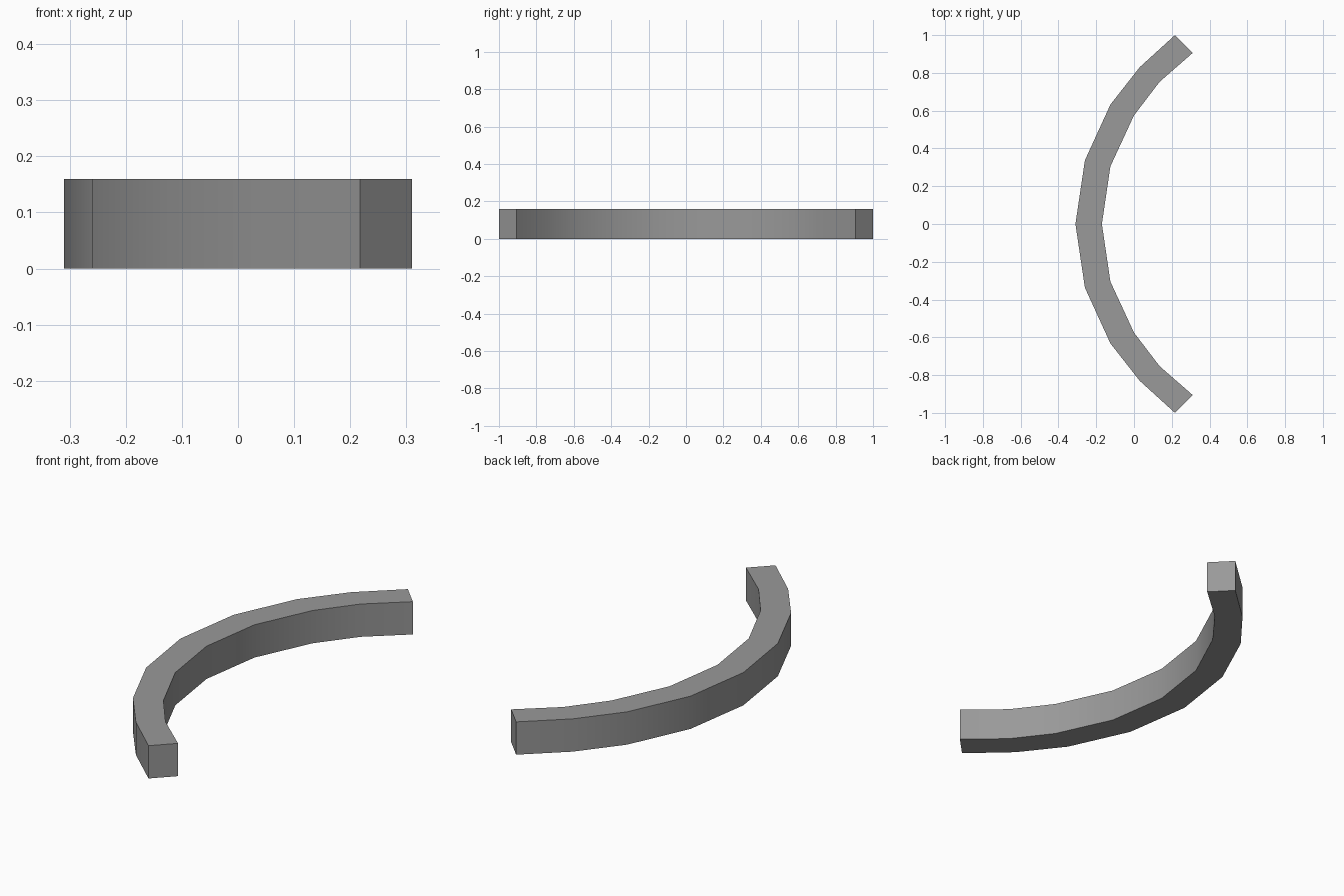
import bpy
import bmesh
import math

cube = bpy.data.objects.get("Cube")
if cube:
    bpy.data.objects.remove(cube, do_unlink=True)

HEIGHT = 0.16

# Half outlines, from the middle of the arc to its back end
OUTER = [(-0.31, 0), (-0.26, 0.337), (-0.125, 0.632), (0.03, 0.83), (0.217, 1.0)]
INNER = [(-0.17, 0), (-0.125, 0.305), (0, 0.575), (0.135, 0.752), (0.31, 0.905)]


def mirrored(half):
    """Complete an outline from front end to back end."""
    return [(x, -y) for x, y in reversed(half[1:])] + half


grey = bpy.data.materials.new("grey")
grey.use_nodes = True
colour = (0.32, 0.32, 0.32, 1)
grey.diffuse_color = colour
grey.node_tree.nodes["Principled BSDF"].inputs["Base Color"].default_value = colour

# Curved bar: a rectangular section swept through the stations of the arc
bm = bmesh.new()
sections = []
for (ox, oy), (ix, iy) in zip(mirrored(OUTER), mirrored(INNER)):
    corners = [(ox, oy, 0), (ix, iy, 0), (ix, iy, HEIGHT), (ox, oy, HEIGHT)]
    sections.append([bm.verts.new(c) for c in corners])
for a, b in zip(sections, sections[1:]):
    for i in range(4):
        j = (i + 1) % 4
        bm.faces.new((a[i], a[j], b[j], b[i]))
bm.faces.new(sections[0])
bm.faces.new(sections[-1])
bmesh.ops.recalc_face_normals(bm, faces=bm.faces)

mesh = bpy.data.meshes.new("curved_bar")
bm.to_mesh(mesh)
bm.free()
mesh.materials.append(grey)
bar = bpy.data.objects.new("curved_bar", mesh)
bpy.context.collection.objects.link(bar)

# Smooth the curved walls, keep the corners crisp
bpy.ops.object.select_all(action="DESELECT")
bar.select_set(True)
bpy.context.view_layer.objects.active = bar
bpy.ops.object.shade_smooth_by_angle(angle=math.radians(30))
